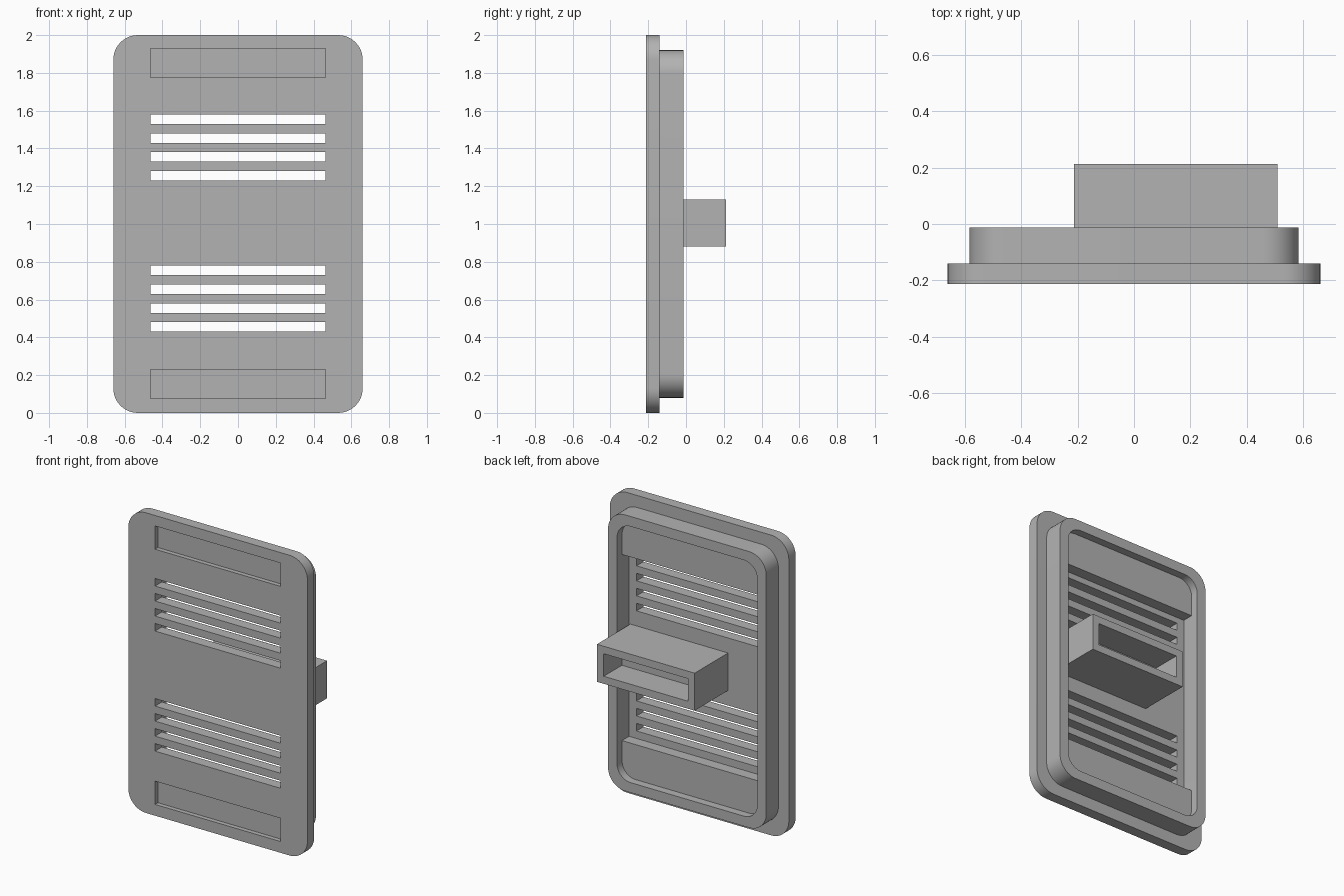
import bpy, bmesh, math
from mathutils import Vector

old = bpy.data.objects.get("Cube")
if old:
    bpy.data.objects.remove(old, do_unlink=True)

grey = bpy.data.materials.new("plain grey")
grey.use_nodes = True
grey.diffuse_color = (0.45, 0.45, 0.45, 1)
grey.node_tree.nodes["Principled BSDF"].inputs["Base Color"].default_value = grey.diffuse_color

FRONT, PLATE_BACK, RIM_BACK, END = -0.212, -0.14, -0.012, 0.212
EMBED = PLATE_BACK - 0.01    # parts sink slightly into the plate
MID = 1.0                    # height of the plate centre


def finish(name, bm):
    bmesh.ops.recalc_face_normals(bm, faces=bm.faces)
    mesh = bpy.data.meshes.new(name)
    bm.to_mesh(mesh)
    bm.free()
    mesh.materials.append(grey)
    obj = bpy.data.objects.new(name, mesh)
    bpy.context.collection.objects.link(obj)
    return obj


def add_box(bm, x0, x1, y0, y1, z0, z1):
    verts = bmesh.ops.create_cube(bm, size=1)["verts"]
    for v in verts:
        v.co = Vector(((x0 + x1) / 2 + v.co.x * (x1 - x0),
                       (y0 + y1) / 2 + v.co.y * (y1 - y0),
                       (z0 + z1) / 2 + v.co.z * (z1 - z0)))


def box(name, *limits):
    bm = bmesh.new()
    add_box(bm, *limits)
    return finish(name, bm)


def rounded_slab(name, half_x, half_z, radius, y0, y1, steps=12):
    bm = bmesh.new()
    ring = []
    for corner, (sx, sz) in enumerate([(1, 1), (-1, 1), (-1, -1), (1, -1)]):
        for i in range(steps + 1):
            a = (corner + i / steps) * math.pi / 2
            ring.append(bm.verts.new((sx * (half_x - radius) + radius * math.cos(a), y0,
                                      MID + sz * (half_z - radius) + radius * math.sin(a))))
    face = bm.faces.new(ring)
    new = bmesh.ops.extrude_face_region(bm, geom=[face])["geom"]
    for v in new:
        if isinstance(v, bmesh.types.BMVert):
            v.co.y = y1
    return finish(name, bm)


def cut(obj, cutter):
    cutter.hide_render = True
    mod = obj.modifiers.new("cut", "BOOLEAN")
    mod.operation = "DIFFERENCE"
    mod.solver = "EXACT"
    mod.object = cutter
    bpy.ops.object.select_all(action="DESELECT")
    bpy.context.view_layer.objects.active = obj
    obj.select_set(True)
    bpy.ops.object.modifier_apply(modifier=mod.name)
    bpy.data.objects.remove(cutter, do_unlink=True)
    bpy.ops.object.shade_smooth_by_angle(angle=math.radians(30))


# Face plate with two groups of vent slots and two shallow label recesses
plate = rounded_slab("face_plate", 0.66, 1.0, 0.13, FRONT, PLATE_BACK)
bm = bmesh.new()
SLOT = 0.463
for start in (0.43, 1.23):
    for i in range(4):
        z = start + 0.1 * i
        add_box(bm, -SLOT, SLOT, FRONT - 0.1, PLATE_BACK + 0.1, z, z + 0.05)
for z in (0.075, 1.775):
    add_box(bm, -SLOT, SLOT, FRONT - 0.1, FRONT + 0.03, z, z + 0.155)
cut(plate, finish("plate_cutter", bm))

# Raised rim on the back
rim = rounded_slab("back_rim", 0.583, 0.92, 0.125, EMBED, RIM_BACK)
cut(rim, rounded_slab("rim_cutter", 0.517, 0.853, 0.1, EMBED - 0.1, RIM_BACK + 0.1))

# Filler blocks at both ends inside the rim
for name, z0, z1 in (("lower_block", 0.13, 0.38), ("upper_block", 1.62, 1.87)):
    box(name, -0.53, 0.53, EMBED, -0.065, z0, z1)

# Off-centre connector housing with an open socket
housing = box("connector_housing", -0.212, 0.508, EMBED, END, 0.88, 1.13)
cut(housing, box("socket_cutter", -0.162, 0.458, 0.02, END + 0.1, 0.93, 1.08))
